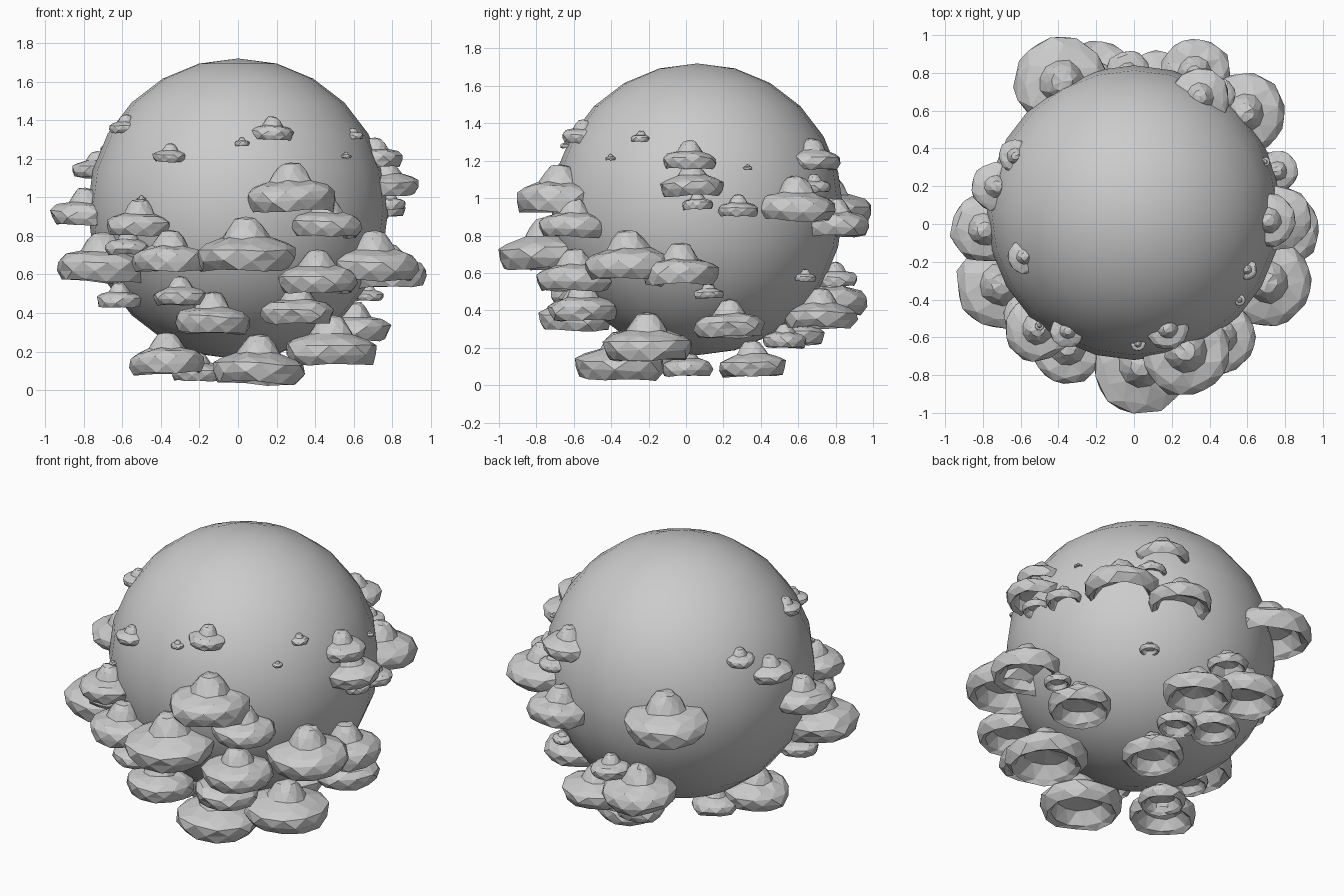
import bpy, bmesh, math, random
from mathutils import Matrix, Vector

if "Cube" in bpy.data.objects:
    bpy.data.objects.remove(bpy.data.objects["Cube"])

random.seed(4)
CX, CY, CZ, RAD = 0.0, 0.06, 0.94, 0.78

# smooth core ball
bpy.ops.mesh.primitive_uv_sphere_add(segments=24, ring_count=12, radius=RAD, location=(CX, CY, CZ))
ball = bpy.context.object
ball.name = "core_ball"
bpy.ops.object.shade_smooth()

# hat-shaped cap profile (radius, height below top) for a brim radius of 1
PROFILE = [(0.22, -0.05), (0.34, -0.2), (0.47, -0.42), (0.8, -0.52), (0.98, -0.66),
           (0.98, -0.86), (0.86, -1.07), (0.74, -0.98), (0.55, -0.68)]
SIDES = 11


def cap_mesh():
    """Low-poly hollow cap with alternating facets and a slightly wavy brim."""
    bm = bmesh.new()
    rings = []
    for i, (r, z) in enumerate(PROFILE):
        ring = []
        for k in range(SIDES):
            a = 2 * math.pi * (k + 0.5 * (i % 2)) / SIDES
            rr = r * random.uniform(0.96, 1.05)
            ring.append(bm.verts.new((rr * math.cos(a), rr * math.sin(a),
                                      z + random.uniform(-0.03, 0.03))))
        rings.append(ring)
    for i in range(len(rings) - 1):
        a, b = rings[i], rings[i + 1]
        for k in range(SIDES):
            n = (k + 1) % SIDES
            if i % 2 == 0:
                bm.faces.new((a[k], b[k], a[n]))
                bm.faces.new((a[n], b[k], b[n]))
            else:
                bm.faces.new((a[k], b[k], b[n]))
                bm.faces.new((a[k], b[n], a[n]))
    for ring, z in ((rings[0], 0.0), (rings[-1], -0.55)):
        tip = bm.verts.new((0, 0, z))
        for k in range(SIDES):
            bm.faces.new((tip, ring[k], ring[(k + 1) % SIDES]))
    bmesh.ops.recalc_face_normals(bm, faces=bm.faces)
    me = bpy.data.meshes.new("cap")
    bm.to_mesh(me)
    bm.free()
    return me


MESHES = [cap_mesh() for _ in range(4)]


def add_cap(side, index, u, top, size):
    """Hang a cap on the ball; u is x for front/back and y for left/right."""
    h = top - 0.1 * size - CZ
    ring = math.sqrt(max(RAD ** 2 - h * h, 0.01)) + 0.12 * size
    other = lambda v: math.sqrt(max(ring ** 2 - v * v, 0))
    if side in ("front", "back"):
        x = u
        y = CY + other(u - CX) * (1 if side == "back" else -1)
    else:
        y = u
        x = CX + other(u - CY) * (1 if side == "right" else -1)
    ob = bpy.data.objects.new(f"{side}_cap_{index}", MESHES[index % 4])
    tilt = Vector((random.uniform(-.04, .04), random.uniform(-.04, .04), 1))
    rot = tilt.to_track_quat('Z', 'Y').to_matrix().to_4x4()
    ob.matrix_world = (Matrix.Translation((x, y, top)) @ rot
                       @ Matrix.Rotation(random.uniform(0, 6.28), 4, 'Z')
                       @ Matrix.Scale(size, 4))
    bpy.context.collection.objects.link(ob)


# (position along the side, top height, brim radius)
CAPS = {
    "front": [(.18, 1.42, .115), (-.35, 1.28, .09), (.02, 1.31, .04), (.56, 1.235, .03),
              (-.5, 1.01, .025), (-.58, 1.43, .09), (.27, 1.18, .24), (.46, 1.0, .19),
              (-.51, .99, .175), (.04, .90, .26), (-.35, .83, .2), (-.57, .83, .12),
              (-.70, .82, .24), (-.30, .59, .14), (-.13, .51, .2), (.41, .73, .21),
              (.31, .55, .19), (.11, .29, .24), (-.37, .30, .2)],
    "right": [(-.24, 1.36, .055), (-.21, .39, .24), (-.03, .76, .21), (-.31, .83, .24),
              (.02, 1.31, .145), (.03, 1.19, .17), (.06, 1.03, .085), (.28, 1.02, .11),
              (.33, 1.18, .025), (.12, .55, .08), (.53, .33, .12), (.59, 1.12, .22),
              (.23, .46, .19), (.35, .24, .18), (.64, .62, .06)],
    "back": [(-.38, 1.13, .25), (.35, 1.32, .155), (.32, 1.0, .19), (-.2, .62, .22),
             (-.03, .66, .12), (.12, .52, .2), (-.1, .38, .15), (.45, 1.13, .09)],
    "left": [(-.03, 1.05, .18), (.2, 1.24, .13), (.36, 1.32, .09), (0, .2, .14),
             (-.25, .56, .12)],
}
for side, caps in CAPS.items():
    for i, c in enumerate(caps):
        add_cap(side, i, *c)
